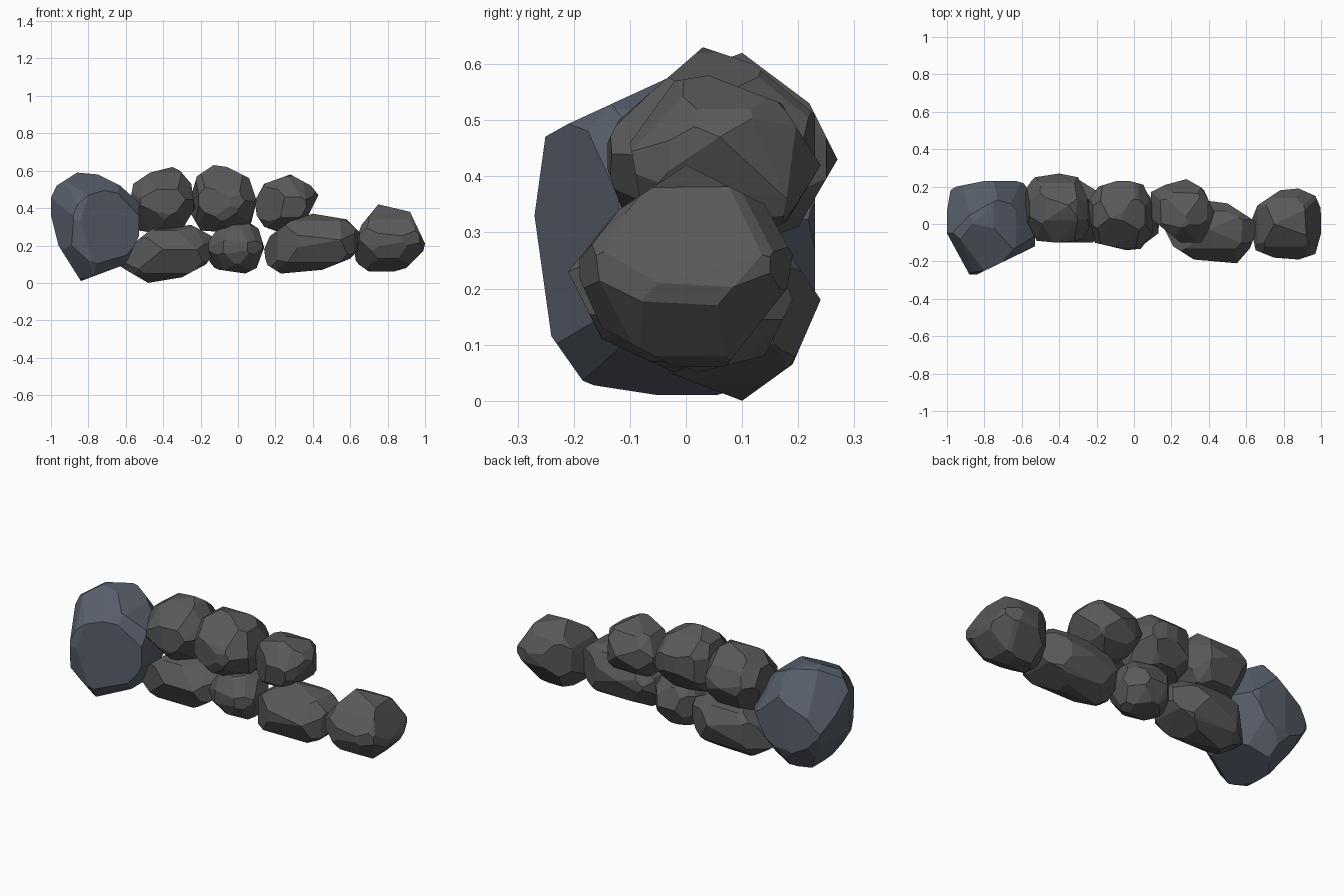
import bpy, bmesh, random
from itertools import product
from mathutils import Vector
from mathutils.geometry import convex_hull_2d

random.seed(11)


def material(name, color):
    m = bpy.data.materials.new(name)
    m.diffuse_color = color
    return m


DARK = material("dark_stone", (0.10, 0.10, 0.10, 1))
BLUE = material("blue_stone", (0.10, 0.118, 0.15, 1))


def slice_off(bm, co, no):
    """Chip away everything beyond a plane and close the cut."""
    r = bmesh.ops.bisect_plane(bm, geom=bm.verts[:] + bm.edges[:] + bm.faces[:], dist=1e-5,
                               plane_co=co, plane_no=no, clear_outer=True)
    rim = [e for e in r["geom_cut"] if isinstance(e, bmesh.types.BMEdge)]
    if len(rim) > 2:
        bmesh.ops.contextual_create(bm, geom=rim)


def chip_outline(bm, pts, a, b):
    """Chip along each edge of an outline lying in axes a, b."""
    loop = [Vector(pts[i]) for i in convex_hull_2d(pts)]
    mid = sum(loop, Vector((0, 0))) / len(loop)
    for p, q in zip(loop, loop[1:] + loop[:1]):
        n2 = Vector((q.y - p.y, p.x - q.x)).normalized()
        if n2.dot(p - mid) < 0:
            n2 = -n2
        co, no = Vector(), Vector()
        co[a], co[b] = p
        no[a], no[b] = n2
        slice_off(bm, co, no)


def rock(name, front, top, side, mat=DARK, k=0.98):
    lo = Vector((min(p[0] for p in front), min(p[1] for p in top), min(p[1] for p in front)))
    hi = Vector((max(p[0] for p in front), max(p[1] for p in top), max(p[1] for p in front)))
    mid, half = (lo + hi) / 2, (hi - lo) / 2
    bm = bmesh.new()
    bmesh.ops.create_cube(bm, size=2)
    for v in bm.verts:
        v.co = mid + v.co * half * 1.05
    chip_outline(bm, front, 0, 2)
    chip_outline(bm, top, 0, 1)
    chip_outline(bm, side, 1, 2)
    # knock off the remaining corners, two chips each: one steep, one shallow
    for sx, sy, sz in product((-1, 1), repeat=3):
        for wx in (0.6, 1.3):
            d = Vector((sx * wx, sy * random.uniform(0.8, 1.15), sz * random.uniform(0.8, 1.15))).normalized()
            no = Vector([d[i] / half[i] for i in range(3)]).normalized()
            slice_off(bm, mid + d * half * random.uniform(k - 0.02, k + 0.04), no)
    bmesh.ops.remove_doubles(bm, verts=bm.verts[:], dist=0.015)
    bmesh.ops.convex_hull(bm, input=bm.verts[:])
    bmesh.ops.delete(bm, geom=[v for v in bm.verts if not v.link_faces], context='VERTS')
    bmesh.ops.recalc_face_normals(bm, faces=bm.faces[:])
    me = bpy.data.meshes.new(name)
    bm.to_mesh(me)
    bm.free()
    ob = bpy.data.objects.new(name, me)
    bpy.context.collection.objects.link(ob)
    me.materials.append(mat)


# Large end boulder
rock("end_boulder",
     [(-1, .5), (-.86, .59), (-.75, .58), (-.63, .52), (-.53, .43), (-.53, .25), (-.6, .1), (-.84, .01), (-.96, .2), (-1, .36)],
     [(-1, .17), (-.95, .2), (-.8, .23), (-.63, .23), (-.53, .2), (-.53, -.12), (-.72, -.21), (-.84, -.27), (-.88, -.27), (-1, -.05)],
     [(-.25, .475), (-.27, .33), (-.24, .115), (-.18, .03), (-.05, .01), (.08, .01), (.19, .07), (.23, .17),
      (.23, .46), (.12, .58), (0, .59)], BLUE, 1.0)

# Upper course
rock("upper_stone_left",
     [(-.56, .53), (-.47, .59), (-.35, .62), (-.31, .6), (-.25, .53), (-.23, .4), (-.29, .3), (-.4, .26), (-.53, .28), (-.58, .42)],
     [(-.58, .2), (-.53, .25), (-.4, .27), (-.3, .25), (-.23, .1), (-.24, -.08), (-.41, -.1), (-.52, -.09), (-.58, .03)],
     [(-.1, .5), (.02, .59), (.1, .62), (.22, .53), (.27, .43), (.2, .31), (.06, .26), (-.07, .31), (-.11, .4)])
rock("upper_stone_middle",
     [(-.22, .57), (-.13, .63), (-.06, .62), (.06, .56), (.1, .44), (.07, .32), (-.05, .27), (-.2, .28), (-.27, .4)],
     [(-.25, .12), (-.19, .2), (-.06, .24), (.05, .21), (.1, .1), (.1, -.05), (.06, -.13), (-.04, -.14), (-.21, -.1)],
     [(-.15, .44), (-.12, .5), (.03, .63), (.12, .6), (.23, .51), (.23, .42), (.16, .31), (0, .27), (-.11, .33)])
rock("upper_stone_right",
     [(.09, .44), (.14, .53), (.28, .58), (.39, .52), (.43, .47), (.36, .33), (.25, .26), (.14, .3), (.1, .36)],
     [(.09, .17), (.17, .21), (.28, .24), (.37, .19), (.43, .06), (.4, -.03), (.36, -.1), (.25, -.1), (.09, .03)],
     [(-.1, .46), (-.02, .57), (.04, .58), (.17, .53), (.24, .42), (.18, .32), (.06, .26), (-.08, .35)])

# Lower course
rock("lower_stone_left",
     [(-.63, .09), (-.56, .21), (-.46, .29), (-.25, .31), (-.14, .25), (-.12, .17), (-.17, .1), (-.3, .03), (-.48, 0), (-.6, .07)],
     [(-.63, .1), (-.5, .21), (-.3, .24), (-.14, .14), (-.12, .02), (-.22, -.1), (-.4, -.1), (-.63, 0)],
     [(-.1, .18), (-.04, .28), (.06, .31), (.18, .27), (.24, .18), (.19, .065), (.1, 0), (-.03, .05)], k=1.02)
rock("lower_stone_middle",
     [(-.15, .09), (-.16, .22), (-.08, .33), (.05, .33), (.11, .29), (.14, .19), (.1, .08), (.04, .05), (-.1, .07)],
     [(-.16, .08), (-.06, .19), (.05, .19), (.14, .08), (.13, -.05), (.05, -.11), (-.08, -.1), (-.16, -.03)],
     [(-.12, .2), (-.05, .31), (.04, .33), (.15, .29), (.19, .18), (.14, .08), (.02, .05), (-.08, .1)])
rock("lower_stone_right",
     [(.14, .18), (.17, .25), (.28, .33), (.4, .37), (.58, .34), (.66, .26), (.67, .2), (.6, .13), (.45, .07), (.23, .05), (.15, .1)],
     [(.14, .02), (.21, -.12), (.32, -.19), (.55, -.21), (.62, -.13), (.67, 0), (.5, .11), (.35, .13), (.2, .11)],
     [(-.21, .23), (-.13, .33), (-.03, .37), (.07, .33), (.13, .22), (.08, .1), (-.02, .05), (-.15, .11)], k=1.02)
rock("end_stone",
     [(.62, .2), (.66, .31), (.75, .42), (.92, .38), (1, .21), (.99, .17), (.9, .08), (.83, .06), (.7, .06), (.63, .11)],
     [(.65, -.14), (.75, -.18), (.88, -.19), (.97, -.16), (1, -.05), (1, .08), (.97, .15), (.88, .19), (.78, .18), (.66, .1), (.62, 0)],
     [(-.2, .24), (-.12, .34), (0, .42), (.14, .35), (.19, .26), (.18, .2), (.07, .06), (-.02, .06), (-.15, .13)], k=1.0)
